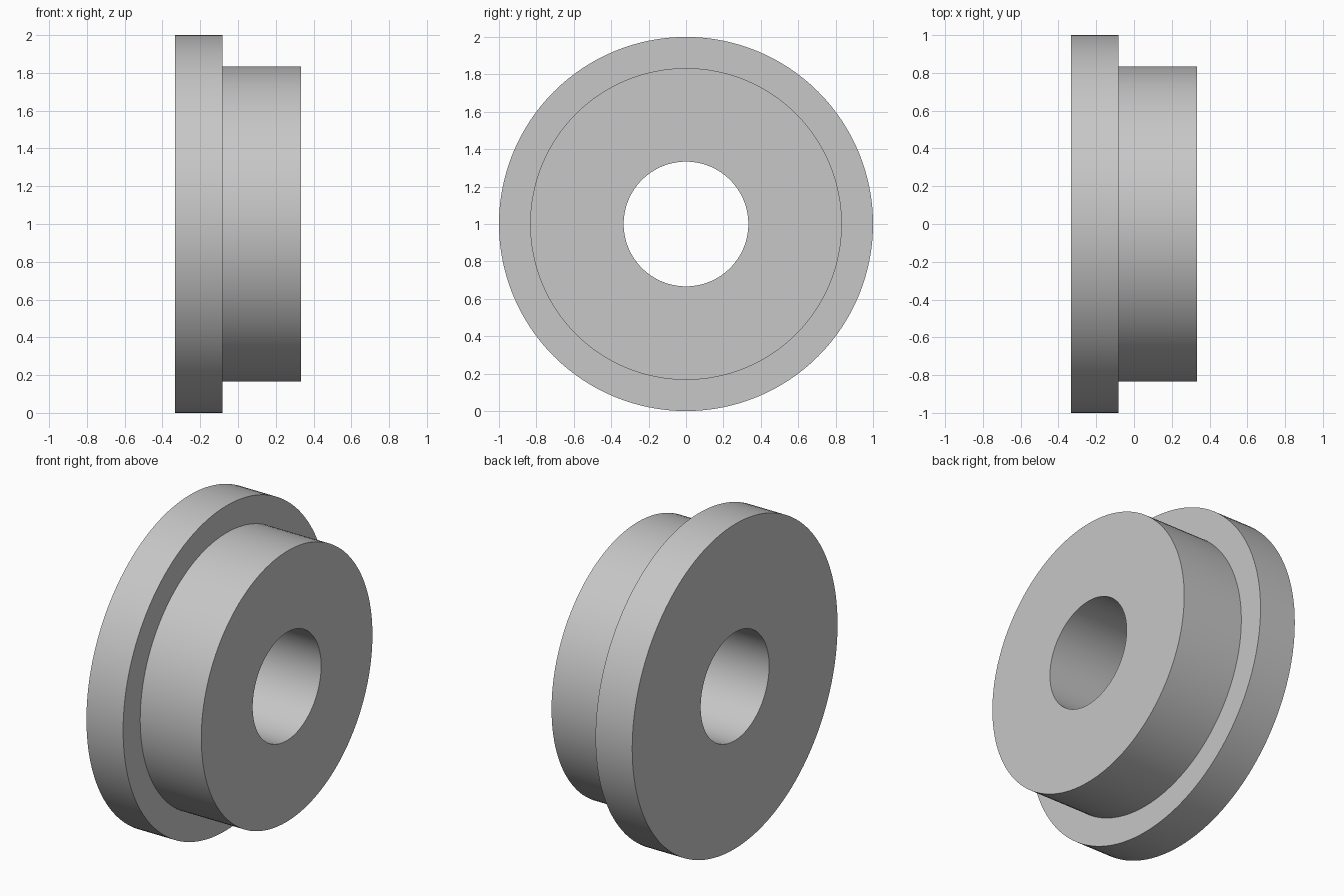
import bpy
import bmesh
from math import cos, sin, tau, radians

cube = bpy.data.objects.get("Cube")
if cube:
    bpy.data.objects.remove(cube, do_unlink=True)

SEGMENTS = 128
BORE, BODY, FLANGE = 1 / 3, 5 / 6, 1.0      # radii
BACK, STEP, FRONT = -1 / 3, -1 / 12, 1 / 3  # positions along the x axis

# Plain grey material
grey = bpy.data.materials.new("light_grey")
grey.use_nodes = True
colour = (0.57, 0.57, 0.57, 1)
grey.diffuse_color = colour
grey.node_tree.nodes["Principled BSDF"].inputs["Base Color"].default_value = colour

# Closed cross-section (x, radius) of the flanged bushing, turned about x
profile = [(BACK, BORE), (BACK, FLANGE), (STEP, FLANGE),
           (STEP, BODY), (FRONT, BODY), (FRONT, BORE)]

bm = bmesh.new()
rings = []
for x, r in profile:
    angles = [tau * i / SEGMENTS for i in range(SEGMENTS)]
    rings.append([bm.verts.new((x, r * cos(a), r * sin(a))) for a in angles])
for k, ring in enumerate(rings):
    following = rings[(k + 1) % len(rings)]
    for i in range(SEGMENTS):
        j = (i + 1) % SEGMENTS
        bm.faces.new((ring[i], ring[j], following[j], following[i]))
bmesh.ops.recalc_face_normals(bm, faces=bm.faces)
bmesh.ops.translate(bm, verts=bm.verts, vec=(0, 0, FLANGE))

mesh = bpy.data.meshes.new("flanged_bushing")
bm.to_mesh(mesh)
bm.free()
mesh.materials.append(grey)
bushing = bpy.data.objects.new("flanged_bushing", mesh)
bpy.context.collection.objects.link(bushing)

# Smooth round walls, sharp rims
bpy.ops.object.select_all(action="DESELECT")
bushing.select_set(True)
bpy.context.view_layer.objects.active = bushing
bpy.ops.object.shade_smooth_by_angle(angle=radians(30))
